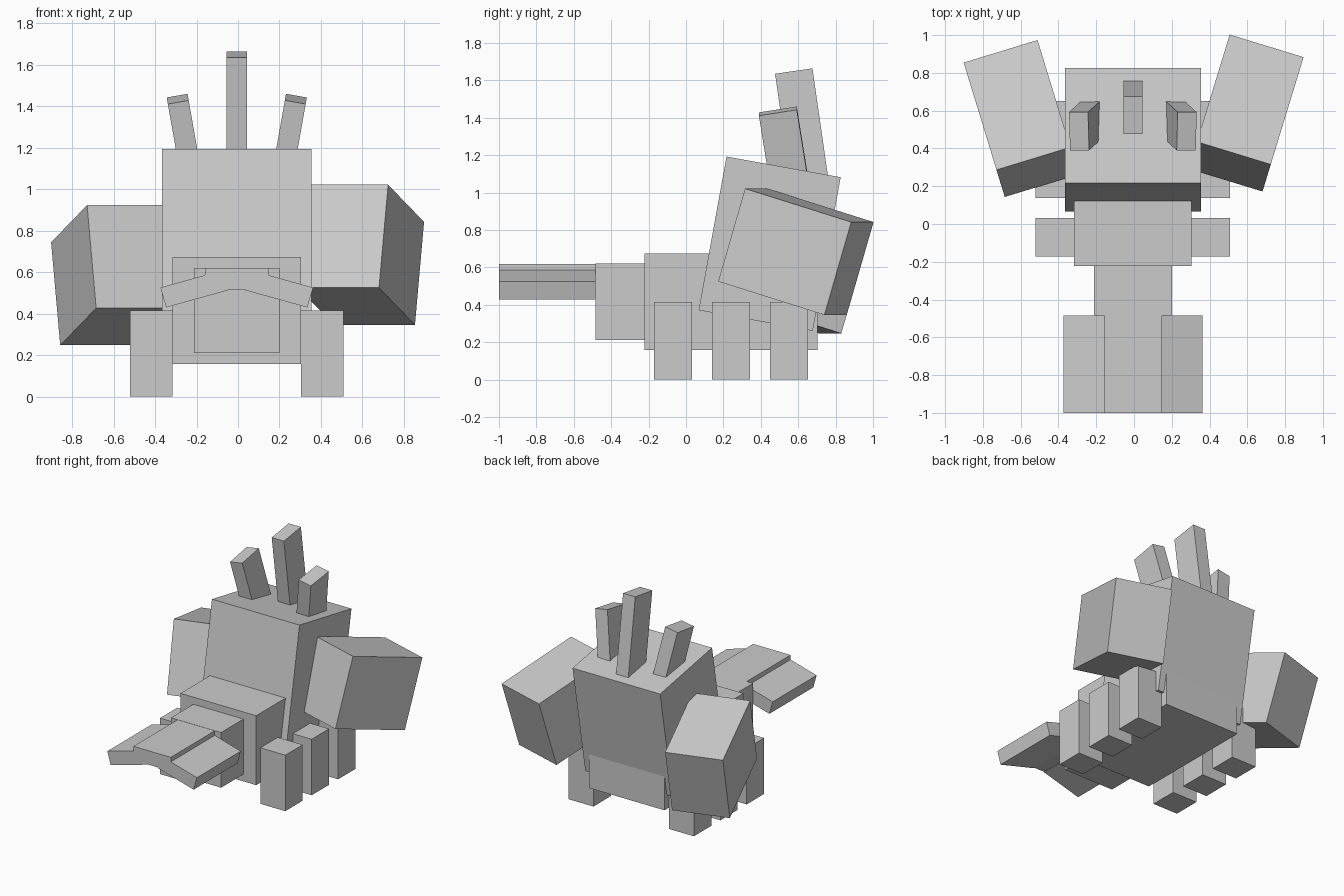
import bpy
from math import radians, sin, cos
from mathutils import Euler, Vector

if "Cube" in bpy.data.objects:
    bpy.data.objects.remove(bpy.data.objects["Cube"])

CX = -0.006  # symmetry plane of the body


def box(name, center, size, rot=(0, 0, 0)):
    """Cuboid with its size baked into the mesh; rotation in degrees."""
    bpy.ops.mesh.primitive_cube_add(size=1, location=center)
    ob = bpy.context.object
    ob.name = name
    for v in ob.data.vertices:
        v.co = Vector(a * b for a, b in zip(v.co, size))
    ob.rotation_euler = [radians(a) for a in rot]
    return ob


def horn(name, tip, size, rot):
    """Leaning cuboid placed by the centre of its top face."""
    axis = Euler([radians(a) for a in rot]).to_matrix() @ Vector((0, 0, 1))
    return box(name, Vector(tip) - axis * size[2] / 2, size, rot)


# Body, tail and head
box("body", (CX, 0.241, 0.416), (0.622, 0.926, 0.516))
box("tail_base", (CX, -0.352, 0.416), (0.412, 0.264, 0.41))
box("tail_plate", (CX, -0.742, 0.568), (0.307, 0.516, 0.103))
box("head", (CX, 0.447, 0.727), (0.72, 0.62, 0.835), (-10.3, 0, 0))

# Central horn
horn("middle_horn", (CX, 0.576, 1.65), (0.1, 0.202, 0.6), (8.2, 0, 0))

for s, side in ((-1, "left"), (1, "right")):
    # Legs
    for y, pos in ((-0.07, "front"), (0.24, "middle"), (0.55, "rear")):
        box(f"{pos}_leg_{side}", (CX + s * 0.413, y, 0.208), (0.205, 0.204, 0.416))

    # Side horns
    horn(f"side_horn_{side}", (CX + s * 0.285, 0.491, 1.436),
         (0.102, 0.205, 0.42), (9, s * 10, 0))

    # Drooping tail fins, located by their outer top edge
    t, w, h = radians(15.5), 0.31, 0.1
    fx = 0.368 - cos(t) * w / 2 - sin(t) * h / 2
    fz = 0.526 + sin(t) * w / 2 - cos(t) * h / 2
    box(f"tail_fin_{side}", (CX + s * fx, -0.742, fz), (w, 0.516, h), (0, s * 15.5, 0))

# Claws, the left one held slightly lower
claw = (0.409, 0.62, 0.519)
box("claw_right", (0.5935, 0.5875, 0.684), claw, (-16.8, 0, -17))
box("claw_left", (-0.5975, 0.5585, 0.5855), claw, (-16.8, 0, 17))
